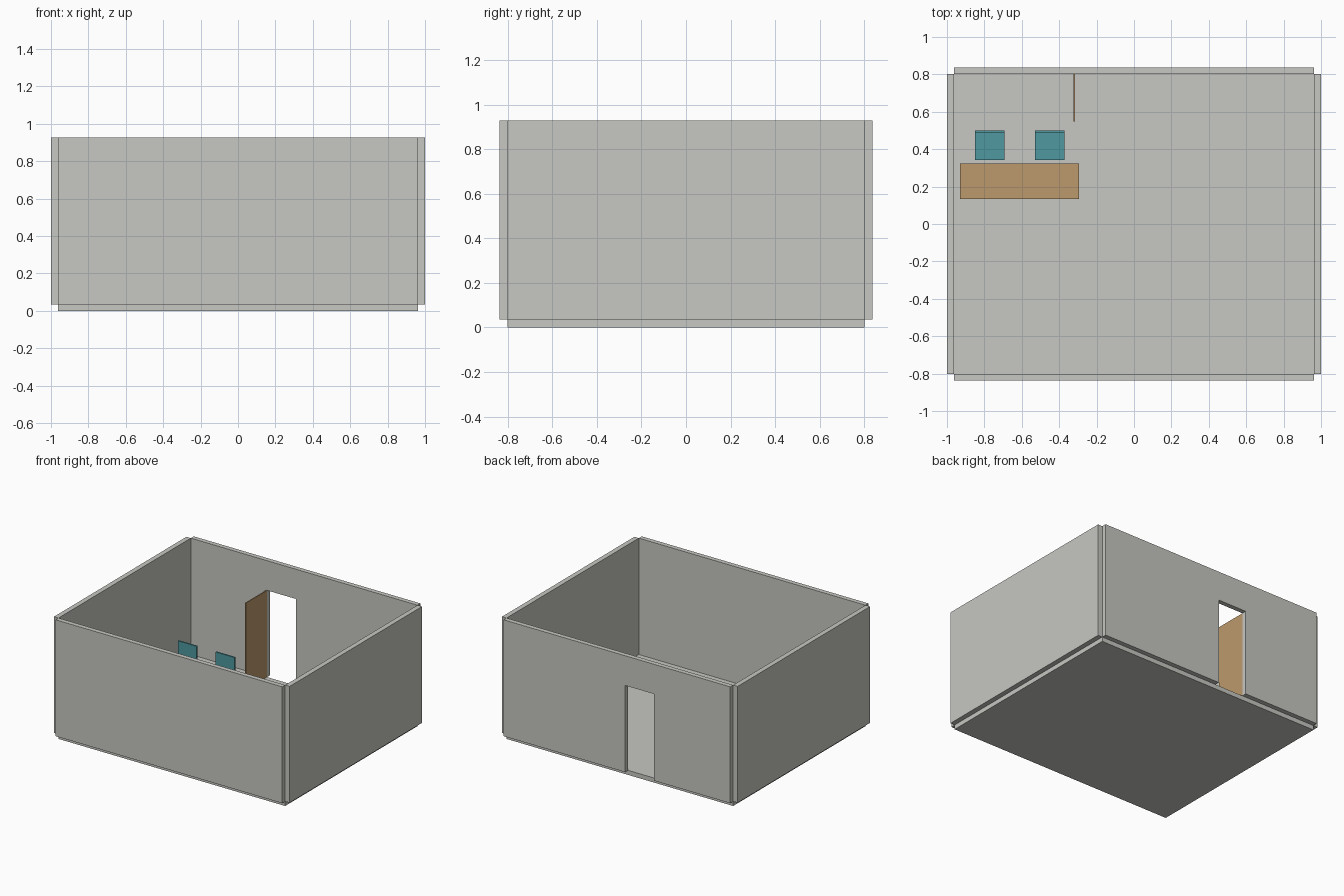
import bpy
import bmesh

cube = bpy.data.objects.get("Cube")
if cube:
    bpy.data.objects.remove(cube, do_unlink=True)


def material(name, rgb):
    """Flat material from 0-255 display values."""
    lin = [((c / 255 + 0.055) / 1.055) ** 2.4 for c in rgb] + [1.0]
    mat = bpy.data.materials.new(name)
    mat.use_nodes = True
    mat.diffuse_color = lin
    mat.node_tree.nodes["Principled BSDF"].inputs["Base Color"].default_value = lin
    return mat


PLASTER = material("pale grey plaster", (199, 199, 194))
WOOD = material("light brown wood", (188, 154, 109))
TEAL = material("teal chair", (79, 152, 159))


def finish(name, bm, mat):
    bmesh.ops.recalc_face_normals(bm, faces=bm.faces)
    mesh = bpy.data.meshes.new(name)
    bm.to_mesh(mesh)
    bm.free()
    mesh.materials.append(mat)
    obj = bpy.data.objects.new(name, mesh)
    bpy.context.collection.objects.link(obj)
    return obj


def add_box(bm, x, y, z):
    """Box between the given (low, high) limits on each axis."""
    verts = bmesh.ops.create_cube(bm, size=1)["verts"]
    for v in verts:
        for axis, (lo, hi) in enumerate((x, y, z)):
            v.co[axis] = lo if v.co[axis] < 0 else hi


def boxes(name, mat, *limits):
    bm = bmesh.new()
    for lim in limits:
        add_box(bm, *lim)
    return finish(name, bm, mat)


IN_X, OUT_X = 0.962, 1.0
IN_Y, OUT_Y = 0.802, 0.838
FLOOR, TOP = 0.035, 0.928
DOOR_L, DOOR_R, DOOR_TOP = -0.315, -0.07, 0.70

# Floor slab and plain walls, leaving the corners open
boxes("floor", PLASTER, ((-IN_X, IN_X), (-IN_Y, IN_Y), (0, FLOOR)))
boxes("front_wall", PLASTER, ((-IN_X, IN_X), (-OUT_Y, -IN_Y), (FLOOR, TOP)))
boxes("left_wall", PLASTER, ((IN_X, OUT_X), (-IN_Y, IN_Y), (FLOOR, TOP)))
boxes("right_wall", PLASTER, ((-OUT_X, -IN_X), (-IN_Y, IN_Y), (FLOOR, TOP)))

# Back wall: outline with a doorway notch, extruded to its thickness
outline = [(-IN_X, FLOOR), (DOOR_L, FLOOR), (DOOR_L, DOOR_TOP), (DOOR_R, DOOR_TOP),
           (DOOR_R, FLOOR), (IN_X, FLOOR), (IN_X, TOP), (-IN_X, TOP)]
bm = bmesh.new()
face = bm.faces.new([bm.verts.new((x, IN_Y, z)) for x, z in outline])
new = bmesh.ops.extrude_face_region(bm, geom=[face])["geom"]
bmesh.ops.translate(bm, vec=(0, OUT_Y - IN_Y, 0),
                    verts=[g for g in new if isinstance(g, bmesh.types.BMVert)])
finish("back_wall", bm, PLASTER)

# Door leaf swung open into the room
boxes("door", WOOD, ((DOOR_L - 0.008, DOOR_L), (0.548, IN_Y), (FLOOR, DOOR_TOP)))

# Desk: top on two end panels
DX, DY, DZ = (-0.93, -0.293), (0.135, 0.323), 0.27
boxes("desk", WOOD,
      (DX, DY, (DZ - 0.015, DZ)),
      ((DX[0], DX[0] + 0.015), DY, (FLOOR, DZ - 0.015)),
      ((DX[1] - 0.015, DX[1]), DY, (FLOOR, DZ - 0.015)))

# Two chairs facing the desk
SIZE, SEAT, LEG = 0.158, 0.17, 0.012
for side, x0 in (("right", -0.85), ("left", -0.53)):
    x1, y0, y1 = x0 + SIZE, 0.341, 0.341 + SIZE
    parts = [((x0, x1), (y0, y1), (SEAT - 0.012, SEAT)),
             ((x0, x1), (y1 - 0.012, y1), (SEAT, 0.29))]
    for lx in (x0, x1 - LEG):
        for ly in (y0, y1 - LEG):
            parts.append(((lx, lx + LEG), (ly, ly + LEG), (FLOOR, SEAT - 0.012)))
    boxes(side + "_chair", TEAL, *parts)
